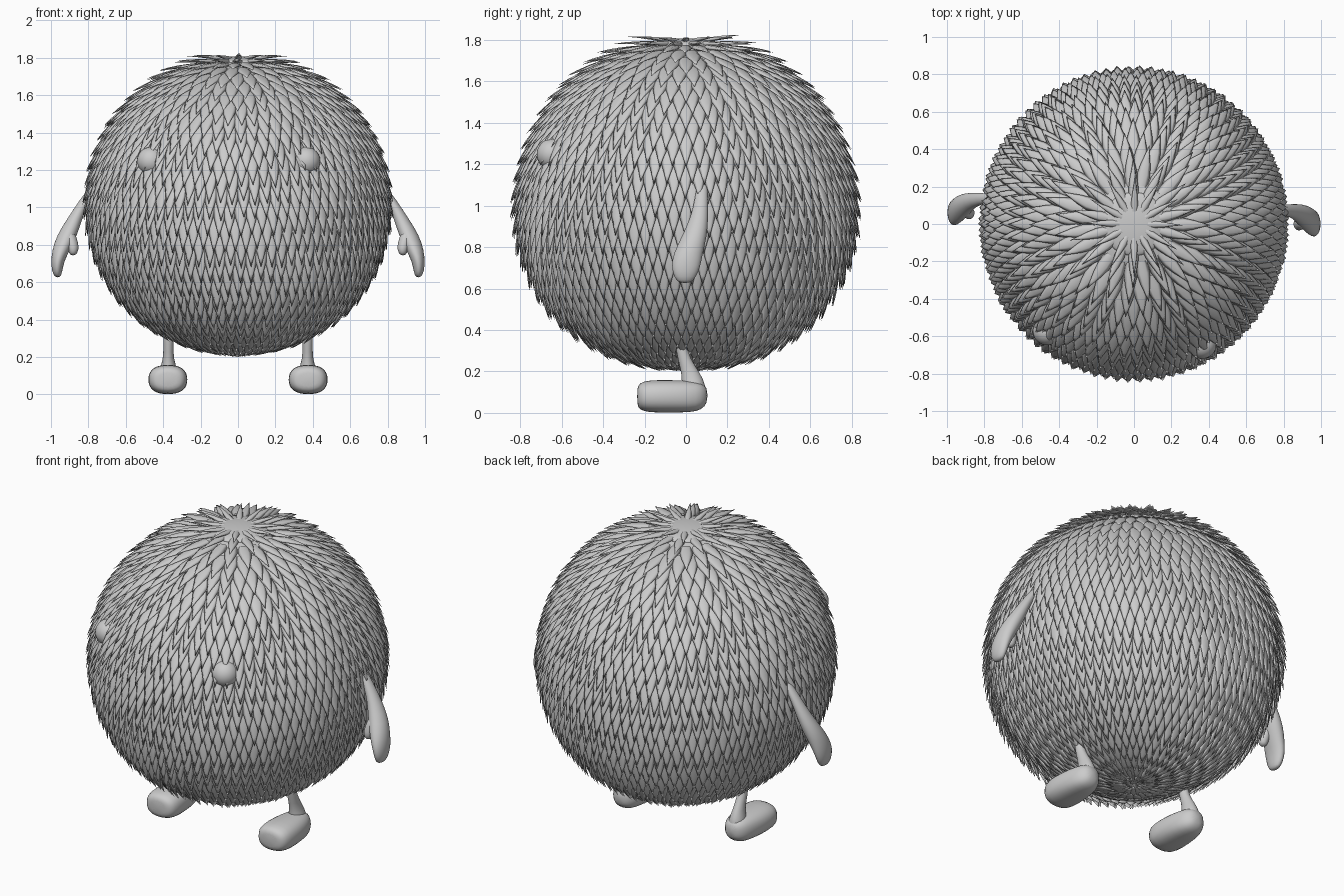
import bpy, bmesh, math, random
from mathutils import Vector

if "Cube" in bpy.data.objects:
    bpy.data.objects.remove(bpy.data.objects["Cube"])

random.seed(4)
CENTRE = Vector((0, 0, 1.01))


def finish(name, bm, subsurf=0):
    bmesh.ops.recalc_face_normals(bm, faces=bm.faces)
    for f in bm.faces:
        f.smooth = True
    me = bpy.data.meshes.new(name)
    bm.to_mesh(me)
    bm.free()
    ob = bpy.data.objects.new(name, me)
    bpy.context.collection.objects.link(ob)
    if subsurf:
        m = ob.modifiers.new("smooth", 'SUBSURF')
        m.levels = m.render_levels = subsurf
    return ob


def skin(bm, rings):
    for a, b in zip(rings, rings[1:]):
        n = len(a)
        for i in range(n):
            bm.faces.new((a[i], a[(i + 1) % n], b[(i + 1) % n], b[i]))


def loft(name, rows, u, v, power=1.0, n=16):
    """Elliptic sections (x, y, z, ru, rv) in the u-v plane joined to one solid."""
    bm = bmesh.new()
    rings = []
    for x, y, z, ru, rv in rows:
        ring = []
        for i in range(n):
            a = 2 * math.pi * i / n
            c, s = math.cos(a), math.sin(a)
            c = math.copysign(abs(c) ** power, c)
            s = math.copysign(abs(s) ** power, s)
            ring.append(bm.verts.new(Vector((x, y, z)) + u * ru * c + v * rv * s))
        rings.append(ring)
    skin(bm, rings)
    bm.faces.new(rings[0])
    bm.faces.new(rings[-1])
    return finish(name, bm, 1)


def ball(name, pos, r, flat=1.0):
    bm = bmesh.new()
    bmesh.ops.create_uvsphere(bm, u_segments=48, v_segments=24, radius=r)
    bmesh.ops.scale(bm, verts=bm.verts, vec=(1, 1, flat))
    bmesh.ops.translate(bm, verts=bm.verts, vec=pos)
    return finish(name, bm)


def sph(theta, phi, r):
    return Vector((math.sin(theta) * math.cos(phi), math.sin(theta) * math.sin(phi),
                   math.cos(theta))) * r


# Round body under the fur
ball("body", CENTRE, 0.785)


# One tapered lock of fur, flowing down from the crown
def lock(bm, theta, phi):
    length = 0.21 * random.uniform(0.95, 1.05)
    end = min(theta + length / 0.8, math.pi - 0.02)
    splay = max(0, math.sin((end - 1.4) * 1.9)) if 1.4 < end < 3.05 else 0
    front = math.sin(phi) ** 2
    tip_r = 0.832 + (0.008 + 0.024 * splay) * front + random.uniform(-0.004, 0.004)
    tip_r += 0.02 * max(0, 1 - end / 0.7)       # crown stands up
    if end > 2.3:                               # shorter under the belly
        tip_r -= 0.04 * (end - 2.3)
    side = Vector((-math.sin(phi), math.cos(phi), 0))
    narrow = min(1, math.sin(theta) * 2 + 0.35)
    rings = []
    for t, w in ((0, 0.034), (0.3, 0.041), (0.55, 0.030), (0.78, 0.014)):
        th = theta + (end - theta) * t
        r = 0.778 + (tip_r - 0.778) * t ** 1.1
        p, up = sph(th, phi, r), sph(th, phi, 1)
        w *= narrow
        ring = []
        for i in range(6):
            a = math.pi * i / 3
            ring.append(bm.verts.new(CENTRE + p + side * w * math.cos(a)
                                     + up * 0.015 * (1.1 - t) * math.sin(a)))
        rings.append(ring)
    skin(bm, rings)
    tv = bm.verts.new(CENTRE + sph(end, phi, tip_r))
    last = rings[-1]
    for i in range(6):
        bm.faces.new((last[i], last[(i + 1) % 6], tv))


# Fur coat in staggered rows
fur = bmesh.new()
ROWS = 30
for k in range(ROWS):
    theta = 0.06 + (math.pi - 0.16) * k / (ROWS - 1)
    count = max(12, int(90 * math.sin(theta)))
    for j in range(count):
        lock(fur, theta + random.uniform(-0.006, 0.006),
             2 * math.pi * (j + 0.5 * (k % 2) + random.uniform(-0.06, 0.06)) / count)
finish("fur", fur)

# Smooth cap on the crown
ball("crown", Vector((0, 0, 1.775)), 0.17, 0.19)

# Eyes set into the fur
ball("eye_left", Vector((-0.465, -0.573, 1.248)), 0.075)
ball("eye_right", Vector((0.365, -0.645, 1.248)), 0.075)

# Arms with mitten hands, legs and feet
X, Y, Z = Vector((1, 0, 0)), Vector((0, 1, 0)), Vector((0, 0, 1))
ARM = [(.75, .08, 1.14, .02, .024), (.82, .075, 1.04, .028, .03), (.873, .065, .94, .040, .044),
       (.915, .04, .85, .056, .062), (.947, .01, .77, .048, .072), (.965, 0, .71, .035, .072),
       (.967, -.005, .655, .028, .055), (.964, -.005, .625, .014, .028)]
THUMB = [(.905, .02, .88, .03, .035), (.887, .005, .81, .034, .036), (.88, -.005, .775, .03, .034),
         (.882, -.005, .742, .016, .018)]
LEG = [(.372, -.04, .45, .027, .025), (.372, -.03, .35, .027, .025), (.372, -.01, .26, .028, .031),
       (.372, .025, .19, .028, .046), (.372, .038, .13, .05, .06), (.372, .038, .08, .05, .058)]
FOOT = [(.375, -.236, .08, .05, .04), (.375, -.225, .08, .088, .066), (.375, -.18, .08, .107, .08),
        (.375, -.08, .08, .107, .08), (.375, .02, .079, .09, .078), (.375, .075, .08, .068, .068),
        (.375, .105, .085, .03, .035)]
for sx, label in ((-1, "left"), (1, "right")):
    dy = 0.06 if sx < 0 else 0.0

    def put(rows, shift=0.0):
        return [(sx * x, y + shift, z, a, b) for x, y, z, a, b in rows]
    loft("arm_" + label, put(ARM, dy), X, Y)
    loft("thumb_" + label, put(THUMB, dy), X, Y)
    loft("leg_" + label, put(LEG), X, Y)
    loft("foot_" + label, put(FOOT), X, Z, 0.82)
